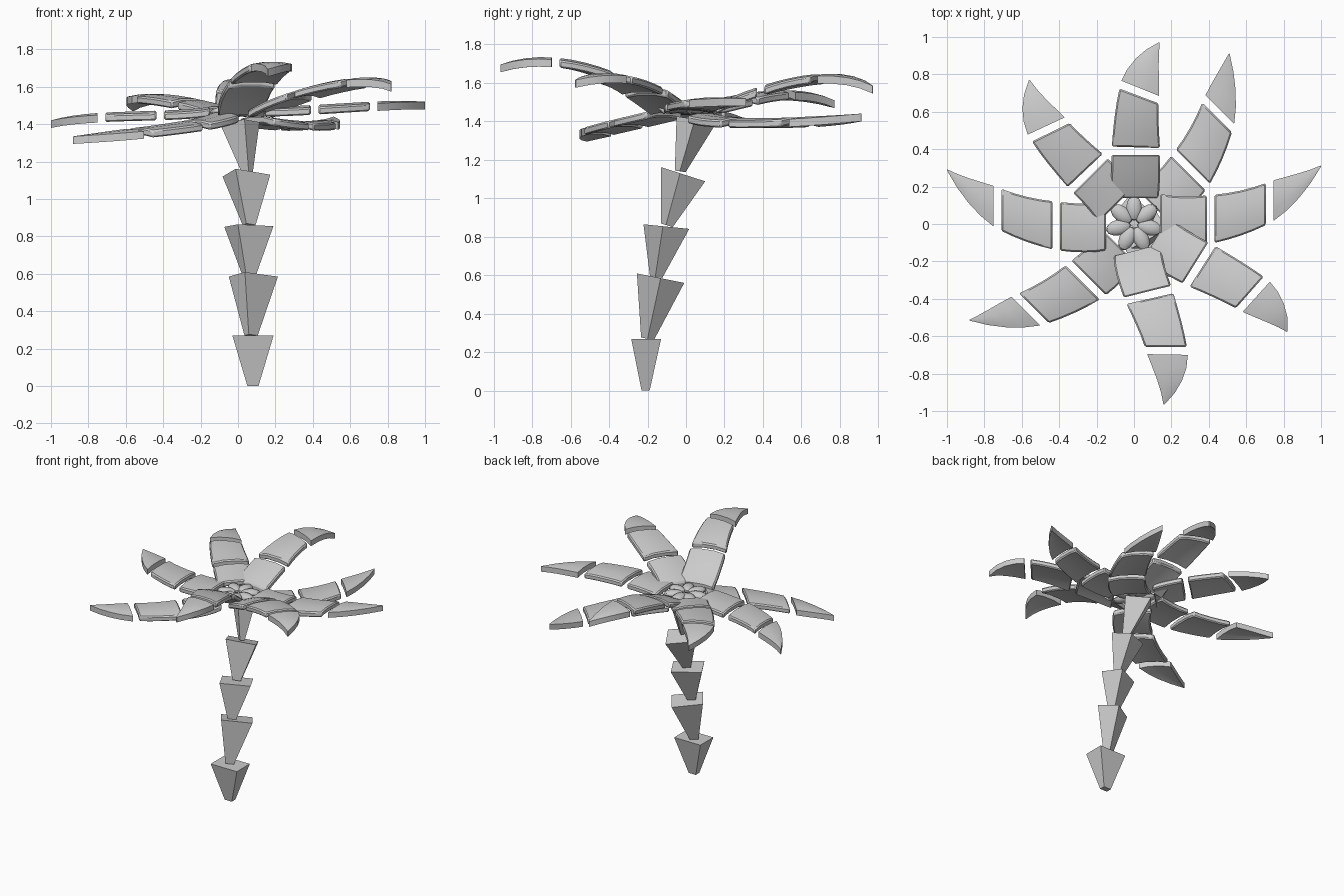
import bpy, bmesh
from math import sin, cos, radians, pi
from mathutils import Vector

if "Cube" in bpy.data.objects:
    bpy.data.objects.remove(bpy.data.objects["Cube"])


def make_object(name, bm, bevel=0.0):
    bmesh.ops.recalc_face_normals(bm, faces=bm.faces[:])
    mesh = bpy.data.meshes.new(name)
    bm.to_mesh(mesh)
    bm.free()
    ob = bpy.data.objects.new(name, mesh)
    bpy.context.collection.objects.link(ob)
    if bevel:
        mod = ob.modifiers.new("Bevel", 'BEVEL')
        mod.width = bevel
        mod.segments = 1
        mod.limit_method = 'ANGLE'
        mod.angle_limit = radians(50)
    return ob


def loft(bm, rings):
    """Skin closed rings of equal length and cap both ends."""
    loops = [[bm.verts.new(p) for p in ring] for ring in rings]
    n = len(loops[0])
    for a, b in zip(loops, loops[1:]):
        for i in range(n):
            j = (i + 1) % n
            bm.faces.new((a[i], a[j], b[j], b[i]))
    bm.faces.new(loops[0])
    bm.faces.new(loops[-1])


def rect(centre, w, d, turn, slope):
    c, s = cos(radians(turn)), sin(radians(turn))
    out = []
    for sx, sy in ((-1, -1), (1, -1), (1, 1), (-1, 1)):
        x, y = sx * w / 2, sy * d / 2
        dx, dy = c * x - s * y, s * x + c * y
        out.append(Vector(centre) + Vector((dx, dy, slope * dy)))
    return out


# Trunk: stacked flared blocks (bottom centre, top centre, width, depth, turn, slope)
trunk = [
    ((.08, -.21, 0), (.08, -.207, .27), .22, .155, 0, 0),
    ((.07, -.20, .27), (.082, -.132, .585), .215, .15, 35, -.2),
    ((.06, -.155, .59), (.058, -.102, .853), .215, .155, 28, -.1),
    ((.06, -.10, .86), (.045, -.015, 1.125), .21, .148, 28, -.32),
    ((.05, -.03, 1.14), (.008, .055, 1.41), .125, .175, 50, -.15),
]
for i, (lo, hi, w, d, turn, slope) in enumerate(trunk):
    bm = bmesh.new()
    loft(bm, [rect(lo, w * .27, d * .27, turn, slope), rect(hi, w, d, turn, slope)])
    make_object(f"trunk_segment_{i + 1}", bm)


def cubic(p, t):
    """Cubic through four values at t = 0, 1/3, 2/3, 1."""
    x = 3 * t
    return (-p[0] * (x - 1) * (x - 2) * (x - 3) / 6 + p[1] * x * (x - 2) * (x - 3) / 2
            - p[2] * x * (x - 1) * (x - 3) / 2 + p[3] * x * (x - 1) * (x - 2) / 6)


# Leaves: angle, distance out, sideways sweep, height (start, gap, gap, tip), end skew
leaves = [
    (0, (.14, .41, .725, 1.0), (.03, .025, .115, .31), (1.46, 1.47, 1.49, 1.50), 0),
    (45, (.14, .419, .737, 1.004), (0, -.01, .098, .283), (1.41, 1.385, 1.39, 1.42), 0),
    (90, (.14, .39, .705, .97), (0, -.01, -.03, -.135), (1.45, 1.55, 1.615, 1.565), -22),
    (135, (.14, .367, .682, .94), (0, -.018, -.035, -.148), (1.46, 1.50, 1.53, 1.49), -20),
    (180, (.15, .415, .73, 1.0), (.01, .01, -.085, -.29), (1.46, 1.44, 1.43, 1.40), 0),
    (225, (.14, .395, .718, .986), (.02, .03, -.07, -.258), (1.43, 1.385, 1.345, 1.315), 0),
    (-76, (.14, .388, .70, .975), (-.015, -.016, .006, -.078), (1.45, 1.62, 1.70, 1.675), -15),
    (-32, (.14, .41, .74, 1.0), (0, 0, .017, -.053), (1.45, 1.55, 1.615, 1.595), -10),
]
WIDTHS = (.262, .26, .222, .006)


def leaf_ring(leaf, t):
    """Cross-section: arched top, matching underside."""
    ang, us, vs, zs, skew = leaf
    u, v, z = cubic(us, t), cubic(vs, t), cubic(zs, t)
    k = min(int(t * 3), 2)
    f = t * 3 - k
    if k == 2:
        f = f ** 1.4
    w = WIDTHS[k] * (1 - f) + WIDTHS[k + 1] * f
    turn = radians(skew) * max(0, min(1, (t - .33) * 3))
    a = radians(ang)
    top, bottom = [], []
    for s in (-1, -.4, .4, 1):
        du, dv = -sin(turn) * s * w / 2, cos(turn) * s * w / 2
        x, y = u + du, v + dv
        h = z + .06 * w * (1 - s * s)
        for side, ring in ((.02, top), (-.02, bottom)):
            ring.append(Vector((cos(a) * x - sin(a) * y, sin(a) * x + cos(a) * y, h + side)))
    return top + bottom[::-1]


GAP = .022
spans = {"base": (0, 1 / 3 - GAP), "middle": (1 / 3 + GAP, 2 / 3 - GAP), "tip": (2 / 3 + GAP, 1)}
for i, leaf in enumerate(leaves):
    for part, (t0, t1) in spans.items():
        bm = bmesh.new()
        loft(bm, [leaf_ring(leaf, t0 + (t1 - t0) * k / 4) for k in range(5)])
        make_object(f"leaf_{i + 1}_{part}", bm, 0 if part == "tip" else .008)

# Crown: ring of small buds where the leaves meet
for i in range(7):
    a = 2 * pi * i / 7 + pi / 2
    bm = bmesh.new()
    bmesh.ops.create_uvsphere(bm, u_segments=12, v_segments=8, radius=1)
    for v in bm.verts:
        x, y, z = v.co.x * .068 + .085, v.co.y * .042, v.co.z * .026
        v.co = (cos(a) * x - sin(a) * y, sin(a) * x + cos(a) * y, 1.465 + z)
    make_object(f"crown_bud_{i + 1}", bm)

# Smooth leaves and buds, keep sharp edges
bpy.ops.object.select_all(action='DESELECT')
for ob in bpy.data.objects:
    if not ob.name.startswith("trunk"):
        ob.select_set(True)
        bpy.context.view_layer.objects.active = ob
bpy.ops.object.shade_smooth_by_angle(angle=radians(30))
